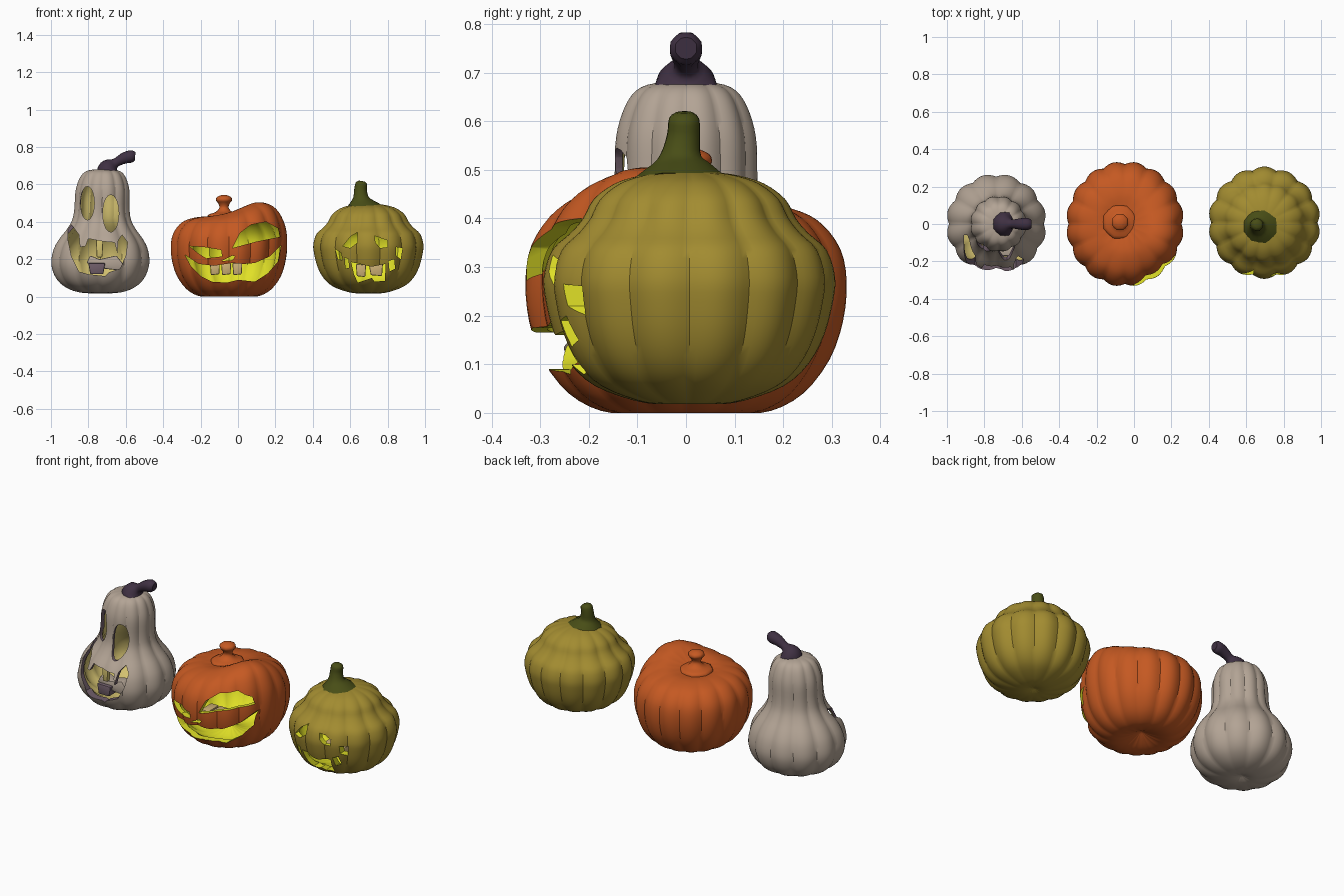
import bpy, bmesh, math
from mathutils import Vector

if "Cube" in bpy.data.objects:
    bpy.data.objects.remove(bpy.data.objects["Cube"])


def material(name, rgb):
    m = bpy.data.materials.new(name)
    m.diffuse_color = (*rgb, 1)
    m.use_nodes = True
    m.node_tree.nodes["Principled BSDF"].inputs["Base Color"].default_value = m.diffuse_color
    return m


BONE = material("bone skin", (.45, .37, .30))
ORANGE = material("orange skin", (.56, .10, .016))
OLIVE = material("olive skin", (.36, .26, .03))
GREEN = material("dark green stem", (.065, .075, .008))
PURPLE = material("dark purple stem", (.05, .03, .055))
GLOW = material("yellow inside", (.75, .75, .02))
PALE = material("pale inside", (.65, .53, .16))
TAN = material("tan teeth", (.60, .43, .18))
MAUVE = material("mauve rim", (.16, .11, .14))


def smooth(pts, k=3):
    """Catmull-Rom resampling of a list of tuples."""
    out = []
    for i in range(len(pts) - 1):
        p = [pts[max(0, min(len(pts) - 1, i + d))] for d in (-1, 0, 1, 2)]
        for s in range(k):
            t = s / k
            out.append(tuple(.5 * (2 * b + (c - a) * t + (2 * a - 5 * b + 4 * c - d) * t * t
                                   + (3 * b - a - 3 * c + d) * t ** 3) for a, b, c, d in zip(*p)))
    return out + [pts[-1]]


def skin(bm, rings, flip=False):
    """Join rings of points into a closed tube."""
    vs = [[bm.verts.new(p) for p in r] for r in rings]
    n = len(vs[0])
    faces = [bm.faces.new((a[j], a[(j + 1) % n], b[(j + 1) % n], b[j]))
             for a, b in zip(vs, vs[1:]) for j in range(n)]
    faces += [bm.faces.new(vs[0][::-1]), bm.faces.new(vs[-1])]
    if flip:
        bmesh.ops.reverse_faces(bm, faces=faces)
    return faces


def finish(name, bm, mats, angle=35):
    me = bpy.data.meshes.new(name)
    bm.to_mesh(me)
    bm.free()
    for m in mats:
        me.materials.append(m)
    ob = bpy.data.objects.new(name, me)
    bpy.context.collection.objects.link(ob)
    if angle:
        shade(ob, angle)
    return ob


def shade(ob, angle):
    bpy.ops.object.select_all(action='DESELECT')
    ob.select_set(True)
    bpy.context.view_layer.objects.active = ob
    bpy.ops.object.shade_smooth_by_angle(angle=math.radians(angle))


def prism(bm, poly, y0, y1, mat=0):
    """Extrude a front-view outline, given in hundredths, along y."""
    faces = skin(bm, [[(x / 100, y, z / 100) for x, z in poly] for y in (y0, y1)])
    for f in faces:
        f.material_index = mat
    bmesh.ops.recalc_face_normals(bm, faces=faces)


def pumpkin(name, profile, lobes, amp, centre, warp, holes, mats):
    """Hollow ribbed shell with carved holes; materials are skin, inside, rim."""
    bm = bmesh.new()
    prof = smooth(profile)
    zm = (prof[0][1] + prof[-1][1]) / 2
    n = lobes * 8
    for inner in (False, True):
        rings = []
        for r, z in prof:
            if inner:
                r, z = r * .9, zm + (z - zm) * .88
            ring = []
            for j in range(n):
                a = 2 * math.pi * j / n
                q = max(r, .003) * (1 + amp * .35 - amp * (1 - abs(math.sin(lobes * a / 2))))
                ring.append(warp(Vector((centre + q * math.cos(a), q * math.sin(a), z))))
            rings.append(ring)
        for f in skin(bm, rings, inner):
            f.material_index = int(inner)
    ob = finish(name, bm, mats, 0)
    cb = bmesh.new()
    for h in holes:
        prism(cb, h, -.6, -.06, 2)
    cutter = finish(name + "_cutter", cb, mats, 0)
    cutter.hide_render = True
    mod = ob.modifiers.new("carve", 'BOOLEAN')
    mod.operation, mod.solver, mod.object = 'DIFFERENCE', 'EXACT', cutter
    bpy.context.view_layer.objects.active = ob
    bpy.ops.object.modifier_apply(modifier="carve")
    bpy.data.objects.remove(cutter)
    shade(ob, 35)


def stem(name, pts, mat, sides=16):
    """Tube swept along (x, y, z, radius) points."""
    pts = smooth(pts)
    bm, rings = bmesh.new(), []
    for i, p in enumerate(pts):
        t = Vector(pts[min(i + 1, len(pts) - 1)][:3]) - Vector(pts[max(i - 1, 0)][:3])
        v = Vector((0, 1, 0))
        u = v.cross(t).normalized()
        v = t.cross(u).normalized()
        rings.append([Vector(p[:3]) + p[3] * (1 + .05 * (j % 2)) *
                      (u * math.cos(j * 2 * math.pi / sides) + v * math.sin(j * 2 * math.pi / sides))
                      for j in range(sides)])
    skin(bm, rings)
    finish(name, bm, [mat], 50)


def teeth(name, polys, y0, y1, mat):
    bm = bmesh.new()
    for p in polys:
        prism(bm, p, y0, y1)
    bmesh.ops.bevel(bm, geom=bm.edges[:], offset=.006, segments=2, affect='EDGES', profile=.5)
    finish(name, bm, [mat])


def ellipse(cx, cz, rx, rz):
    return [(cx + rx * math.cos(i * math.pi / 10), cz + rz * math.sin(i * math.pi / 10))
            for i in range(20)]


# Tall bone-coloured gourd, leaning slightly to the right
pumpkin("tall_gourd",
        [(.003, .035), (.06, .018), (.14, .03), (.2, .06), (.237, .1), (.258, .15), (.263, .2),
         (.25, .26), (.223, .31), (.185, .36), (.158, .41), (.148, .47), (.146, .55), (.137, .6),
         (.118, .645), (.092, .67), (.05, .68), (.003, .68)],
        12, .06, -.737, lambda p: p + Vector((.03 * max(0, p.z - .15), 0, 0)),
        [ellipse(-80.5, 50, 3.7, 9), ellipse(-68, 44.5, 4.3, 10),
         [(-90.6, 40.6), (-91, 31), (-89, 21.4), (-85, 13.4), (-80, 12), (-71, 11), (-69, 13),
          (-63, 15), (-60, 22), (-59, 29), (-62, 33), (-64, 30), (-64.5, 23), (-66, 29),
          (-72, 29.5), (-80, 31), (-81.5, 27), (-84.5, 26.5), (-85, 33)]],
        [BONE, PALE, MAUVE])
stem("gourd_stem", [(-.69, 0, .65, .068), (-.688, 0, .68, .062), (-.675, 0, .7, .045),
                    (-.655, 0, .715, .024), (-.61, 0, .74, .03), (-.57, 0, .75, .033),
                    (-.55, 0, .75, .022)], PURPLE)
teeth("gourd_lip", [[(-81, 18), (-79, 22), (-74, 20), (-65, 22), (-61, 17), (-63, 14), (-72, 15)]],
      -.17, -.1, BONE)
teeth("gourd_tongue", [[(-80, 18), (-71, 18), (-72, 12), (-79, 12)]], -.19, -.1, MAUVE)
teeth("gourd_upper_tooth", [[(-76, 31), (-72, 31), (-72.5, 21), (-75.5, 21)]], -.2, -.17, PALE)


# Wide orange pumpkin with a raised right brow
def brow(p):
    lift = .085 * math.exp(-((p.x - .15) ** 2 + (p.y + .09) ** 2) / .035)
    lift *= max(0, min(1, (p.z - .1) / .28))
    return Vector((-.048 + (p.x + .048) * .965, p.y * 1.025, p.z + lift))


pumpkin("wide_pumpkin",
        [(.003, .045), (.05, .022), (.11, .002), (.17, .004), (.235, .04), (.288, .11),
         (.315, .19), (.322, .27), (.31, .335), (.275, .385), (.23, .412), (.16, .425),
         (.1, .418), (.04, .405), (.003, .4)],
        16, .045, -.048, brow,
        [[(-26, 27), (-18, 26.5), (-9, 25), (-8.5, 21.5), (-17, 20.5), (-21, 23)],
         [(-3, 26), (1, 34), (7, 38.5), (15, 40), (21.5, 36.5), (22.5, 32), (10, 29.5)],
         [(-9, 19), (-3, 22), (-1.5, 21.5), (-3, 19.5)],
         [(-28.5, 22.5), (-21, 17.5), (-13, 16.5), (-3, 18), (3, 17.5), (9, 18), (17, 21.5),
          (23, 27.5), (21.5, 19), (16, 12.5), (9, 8), (0, 9), (-6, 7.5), (-14, 8), (-20, 11),
          (-25, 16)]],
        [ORANGE, GLOW, GLOW])
stem("pumpkin_stem", [(-.075, .01, z, r) for z, r in
                      ((.41, .09), (.437, .085), (.452, .045), (.475, .025), (.497, .03),
                       (.515, .043), (.532, .038), (.543, .015))], ORANGE)
teeth("pumpkin_teeth", [[(x, 18), (x + 5.3, 18), (x + 5, 12), (x + .5, 11.5)]
                        for x in (-15, -9, -3)], -.14, -.04, TAN)

# Round olive pumpkin with a stepped shoulder
pumpkin("round_pumpkin",
        [(.003, .03), (.05, .018), (.11, .025), (.19, .055), (.24, .1), (.272, .16), (.29, .23),
         (.294, .28), (.277, .335), (.24, .37), (.215, .4), (.193, .44), (.15, .472), (.1, .488),
         (.05, .495), (.003, .495)],
        14, .055, .697, lambda p: p + Vector((0, .007, 0)),
        [[(56, 27), (60, 32), (64, 34.5), (64, 29), (60, 26)],
         [(73, 32.5), (80, 30), (80, 26.5), (76, 26), (73.5, 29)],
         [(52, 25.5), (55, 23.5), (56, 19.5), (53.5, 20)],
         [(57, 21), (59, 20), (59.5, 15.5), (57.5, 15)],
         [(60.5, 18.5), (71.5, 16), (79, 17.5), (78.5, 8.5), (73, 8), (71.5, 10), (64, 7.5),
          (62, 12)],
         [(80.5, 19), (83.5, 20), (84, 15), (81, 13.5)],
         [(84.5, 26.5), (88, 26), (87, 20), (84.5, 22)]],
        [OLIVE, GLOW, GLOW])
stem("round_stem", [(.665, -.01, .475, .1), (.66, -.01, .503, .068), (.657, -.01, .53, .042),
                    (.655, -.005, .57, .034), (.66, -.004, .605, .031), (.662, -.004, .618, .016)],
     GREEN)
teeth("round_teeth", [[(63, 17.5), (68.5, 17), (68, 10.5), (63.5, 11)],
                      [(70, 17), (77.5, 18), (77, 11), (71, 11.5)]], -.1, -.02, TAN)
